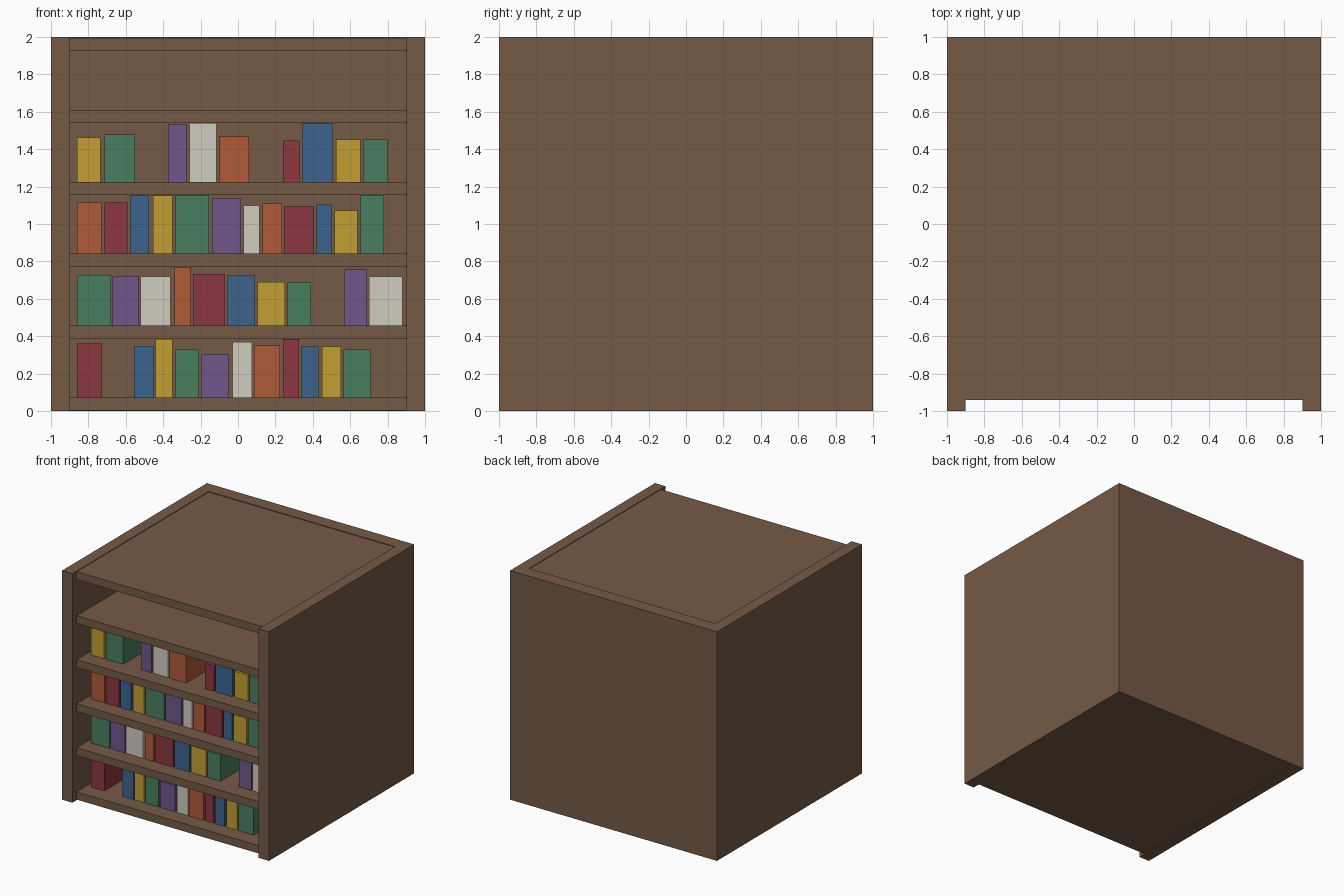
import bpy
import bmesh


def srgb(r, g, b):
    def lin(c):
        c /= 255
        return c / 12.92 if c <= 0.04045 else ((c + 0.055) / 1.055) ** 2.4
    return (lin(r), lin(g), lin(b), 1)


def material(name, rgb):
    m = bpy.data.materials.new(name)
    m.diffuse_color = srgb(*rgb)
    return m


def box(name, lo, hi, mat):
    bm = bmesh.new()
    bmesh.ops.create_cube(bm, size=1)
    for v in bm.verts:
        v.co = [h if c > 0 else l for c, l, h in zip(v.co, lo, hi)]
    me = bpy.data.meshes.new(name)
    bm.to_mesh(me)
    bm.free()
    me.materials.append(mat)
    ob = bpy.data.objects.new(name, me)
    bpy.context.collection.objects.link(ob)
    return ob


wood = material("brown wood", (117, 90, 70))
covers = [material(n, c) for n, c in (
    ("red cover", (140, 55, 66)), ("blue cover", (59, 99, 141)),
    ("yellow cover", (194, 159, 50)), ("green cover", (73, 127, 96)),
    ("purple cover", (111, 86, 139)), ("white cover", (208, 204, 192)),
    ("orange cover", (176, 91, 56)))]

# Case: two sides and a thick back
BACK = 0.88
box("left_side", (-1, -1, 0), (-0.9, 1, 2), wood)
box("right_side", (0.9, -1, 0), (1, 1, 2), wood)
box("back_panel", (-0.9, BACK, 0), (0.9, 1, 2), wood)

# Six boards, the lowest and highest closing the case
PITCH, THICK, BASE = 0.3845, 0.068, 0.072
for i in range(6):
    top = BASE + i * PITCH
    box(f"shelf_{i + 1}", (-0.9, -0.94, top - THICK), (0.9, BACK, top), wood)

# Books per shelf, bottom up: left edge, right edge, height
rows = [
    [(-.86, -.73, .288), (-.555, -.45, .273), (-.44, -.35, .313),
     (-.335, -.21, .256), (-.195, -.05, .23), (-.03, .075, .298),
     (.085, .225, .278), (.24, .325, .314), (.34, .43, .273),
     (.45, .55, .272), (.565, .71, .256)],
    [(-.86, -.68, .272), (-.67, -.53, .262), (-.52, -.36, .262),
     (-.34, -.255, .313), (-.24, -.07, .277), (-.055, .09, .267),
     (.105, .25, .234), (.265, .39, .23), (.57, .69, .3),
     (.70, .88, .262)],
    [(-.86, -.73, .273), (-.715, -.59, .273), (-.575, -.475, .311),
     (-.455, -.35, .311), (-.335, -.155, .315), (-.14, .015, .295),
     (.03, .115, .258), (.13, .235, .268), (.245, .405, .253),
     (.42, .50, .263), (.515, .64, .231), (.655, .78, .315)],
    [(-.86, -.735, .236), (-.715, -.55, .253), (-.375, -.275, .307),
     (-.26, -.115, .314), (-.10, .06, .242), (.24, .33, .221),
     (.345, .505, .315), (.525, .655, .227), (.67, .80, .227)],
]
for r, row in enumerate(rows):
    z = BASE + r * PITCH
    for k, (x0, x1, h) in enumerate(row):
        # cover colours repeat, each shelf starting three further on
        box(f"book_{r + 1}_{k + 1}", (x0, -0.8, z), (x1, BACK - 0.02, z + h),
            covers[(3 * r + k) % 7])
